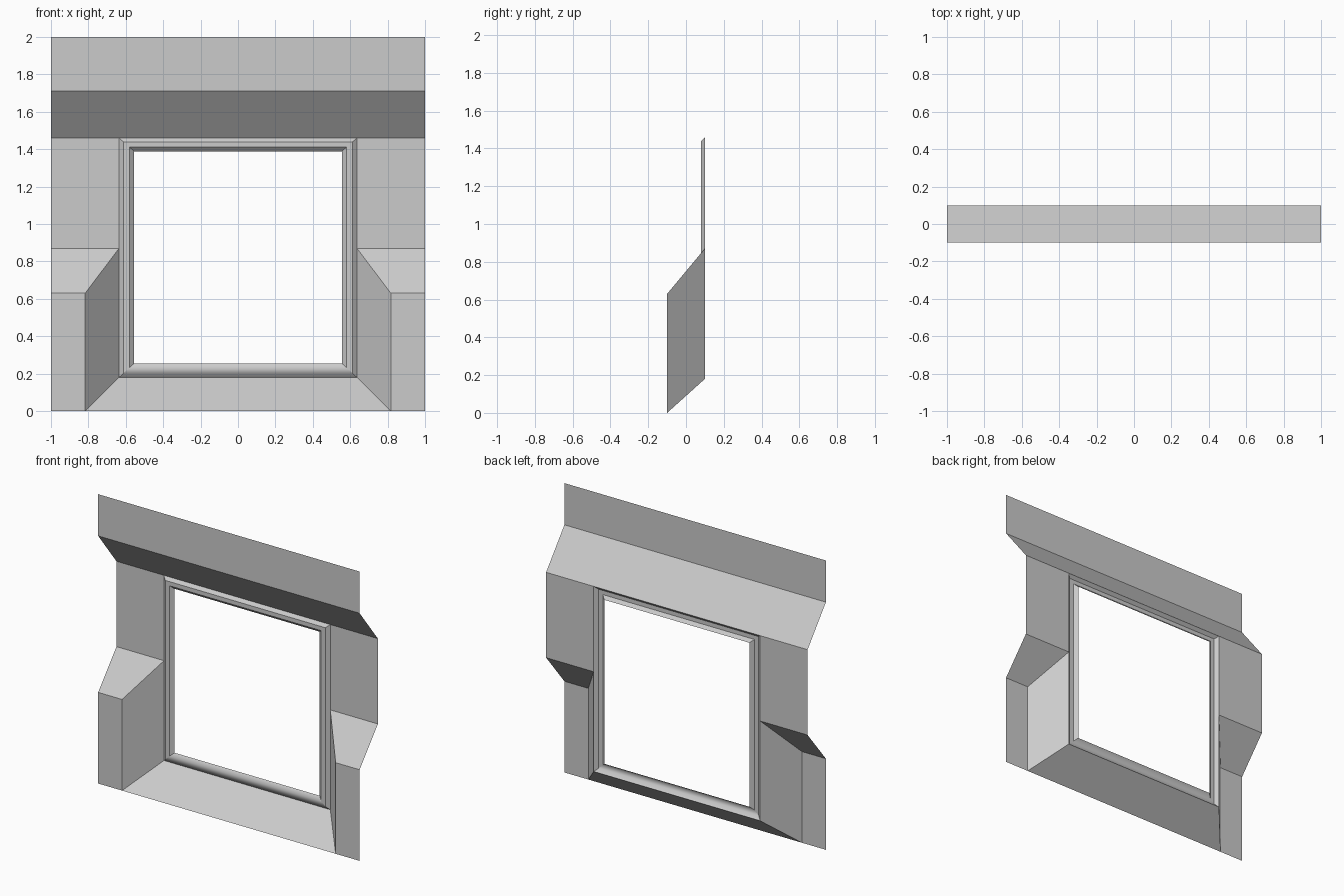
import bpy, bmesh

if "Cube" in bpy.data.objects:
    bpy.data.objects.remove(bpy.data.objects["Cube"])

F, B = -0.1, 0.1                 # front and back planes of the panel
XO, XI, XW = 1.0, 0.817, 0.636   # outer edge, pier front edge, window edge
Z_SILL, Z_HEAD = 0.18, 1.46      # window bottom and top


def sheet(name, polys, mirror=False):
    """Open sheet from polygons wound counter-clockwise as seen from the front."""
    bm = bmesh.new()
    for poly in polys:
        bm.faces.new([bm.verts.new(p) for p in poly])
    bmesh.ops.remove_doubles(bm, verts=bm.verts, dist=1e-5)
    mesh = bpy.data.meshes.new(name)
    bm.to_mesh(mesh)
    bm.free()
    ob = bpy.data.objects.new(name, mesh)
    bpy.context.collection.objects.link(ob)
    if mirror:
        ob.modifiers.new("mirror", 'MIRROR').use_clip = True
    return ob


def strips(x0, x1, profile):
    """Quads sweeping a (y, z) profile between two x positions."""
    return [[(x0, ya, za), (x1, ya, za), (x1, yb, zb), (x0, yb, zb)]
            for (ya, za), (yb, zb) in zip(profile, profile[1:])]


# Overhanging header: underside slope and front band
sheet("header", strips(-XO, XO, [(B, Z_HEAD), (F, 1.712), (F, 2.0)]))

# Recessed wall beside the window
sheet("side_wall", strips(XW, XO, [(B, 0.87), (B, Z_HEAD)]), mirror=True)

# Projecting lower piers: front, sloped cap, splayed inner cheek
sheet("lower_pier", [
    [(XI, F, 0), (XO, F, 0), (XO, F, 0.63), (XI, F, 0.63)],
    [(XI, F, 0.63), (XO, F, 0.63), (XO, B, 0.87), (XW, B, 0.87)],
    [(XW, B, Z_SILL), (XI, F, 0), (XI, F, 0.63), (XW, B, 0.87)],
], mirror=True)

# Sloping sill apron below the window
sheet("sill_apron", [[(-XI, F, 0), (XI, F, 0), (XW, B, Z_SILL), (-XW, B, Z_SILL)]])

# Mitred window frame: bevel out, flat face, bevel back in
section = [(0, B), (0.022, 0.08), (0.052, 0.08), (0.075, B)]


def ring(inset, y):
    x, lo, hi = XW - inset * 1.08, Z_SILL + inset, Z_HEAD - inset * 0.95
    return [(-x, y, lo), (x, y, lo), (x, y, hi), (-x, y, hi)]


rings = [ring(*s) for s in section]
frame = sheet("window_frame", [
    [a[i], a[(i + 1) % 4], b[(i + 1) % 4], b[i]]
    for a, b in zip(rings, rings[1:]) for i in range(4)])

# Soft rounded shading on the bottom rail only
for p in frame.data.polygons:
    p.use_smooth = p.index % 4 == 0
